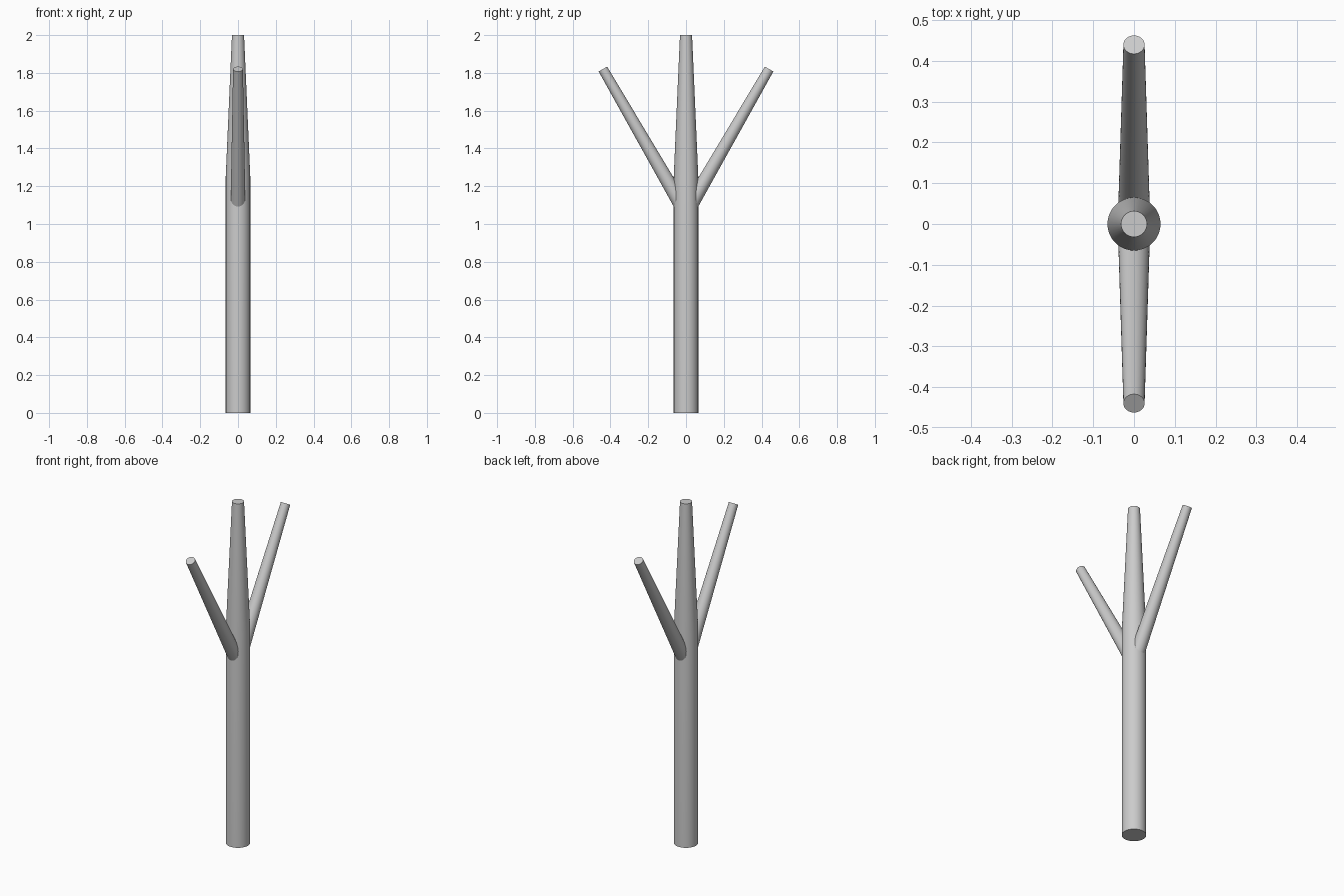
import bpy, bmesh, math
from mathutils import Matrix

cube = bpy.data.objects.get("Cube")
if cube:
    bpy.data.objects.remove(cube, do_unlink=True)

grey = bpy.data.materials.new("light_grey")
grey.use_nodes = True
colour = (0.6, 0.6, 0.6, 1)
grey.diffuse_color = colour
grey.node_tree.nodes["Principled BSDF"].inputs["Base Color"].default_value = colour


def turned_pole(name, rings, sides=48):
    """Capped round pole from a list of (radius, height) rings."""
    bm = bmesh.new()
    loops = []
    for radius, height in rings:
        ring = bmesh.ops.create_circle(
            bm, segments=sides, radius=radius,
            matrix=Matrix.Translation((0, 0, height)))
        loops.append(ring["verts"])
    for low, high in zip(loops, loops[1:]):
        for i in range(sides):
            j = (i + 1) % sides
            bm.faces.new((low[i], low[j], high[j], high[i]))
    bm.faces.new(loops[0])
    bm.faces.new(loops[-1])
    bmesh.ops.recalc_face_normals(bm, faces=bm.faces)
    mesh = bpy.data.meshes.new(name)
    bm.to_mesh(mesh)
    bm.free()
    mesh.materials.append(grey)
    obj = bpy.data.objects.new(name, mesh)
    bpy.context.collection.objects.link(obj)
    bpy.ops.object.select_all(action="DESELECT")
    obj.select_set(True)
    bpy.context.view_layer.objects.active = obj
    bpy.ops.object.shade_smooth_by_angle(angle=math.radians(30))
    return obj


# Straight trunk with a tapered upper section
turned_pole("trunk", [(0.065, 0), (0.065, 1.25), (0.032, 2)])

# Mirrored tapered branches leaning out to the front and back
for name, side in (("front_branch", 1), ("back_branch", -1)):
    branch = turned_pole(name, [(0.04, 0), (0.026, 0.88)])
    branch.location = (0, 0, 1.058)
    branch.rotation_euler.x = side * math.radians(30)
